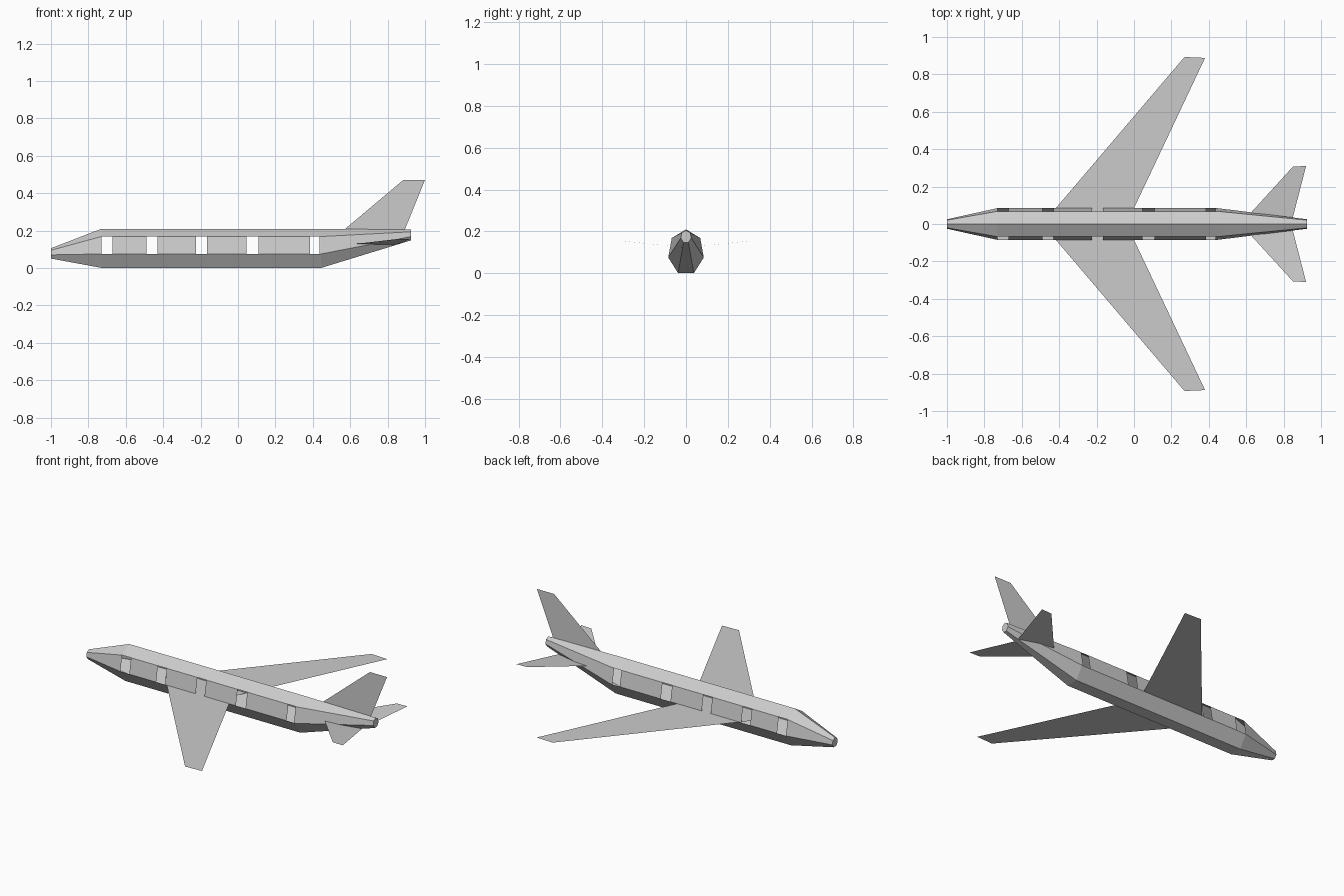
import bpy
import bmesh
import math

default_cube = bpy.data.objects.get("Cube")
if default_cube:
    bpy.data.objects.remove(default_cube, do_unlink=True)

grey = bpy.data.materials.new("plain grey")
grey.diffuse_color = (0.6, 0.6, 0.6, 1)
grey.use_nodes = True
grey.node_tree.nodes["Principled BSDF"].inputs["Base Color"].default_value = (0.6, 0.6, 0.6, 1)

SIDES = 7


def add_object(name, bm):
    mesh = bpy.data.meshes.new(name)
    bm.to_mesh(mesh)
    bm.free()
    mesh.materials.append(grey)
    obj = bpy.data.objects.new(name, mesh)
    bpy.context.collection.objects.link(obj)
    return obj


def ring(bm, x, zc, ry, rz):
    """Seven-sided cross-section with a ridge on top and a flat belly."""
    angles = [2 * math.pi * i / SIDES for i in range(SIDES)]
    return [bm.verts.new((x, ry * math.sin(a), zc + rz * math.cos(a))) for a in angles]


def sheet(name, points):
    """Thin single-surface panel."""
    bm = bmesh.new()
    bm.faces.new([bm.verts.new(p) for p in points])
    return add_object(name, bm)


# Fuselage: hollow tapered tube with open windows in its side panels
windows = [(-0.73, -0.67), (-0.49, -0.43), (-0.225, -0.165), (0.045, 0.11), (0.385, 0.435)]
stations = [x for pair in windows for x in pair] + [0.445]

bm = bmesh.new()
rings = [ring(bm, -1, 0.077, 0.026, 0.029)]
rings += [ring(bm, x, 0.1, 0.087, 0.11) for x in stations]
rings.append(ring(bm, 0.925, 0.175, 0.026, 0.03))
side_panels = (1, SIDES - 2)

for r, (a, b) in enumerate(zip(rings, rings[1:])):
    is_window = r % 2 == 1 and r < 2 * len(windows)
    for i in range(SIDES):
        if is_window and i in side_panels:
            continue
        j = (i + 1) % SIDES
        bm.faces.new((a[i], a[j], b[j], b[i]))
bm.faces.new(rings[0])
bm.faces.new(rings[-1])
bmesh.ops.recalc_face_normals(bm, faces=bm.faces[:])
# Merge the coplanar strips between stations
bmesh.ops.dissolve_limit(bm, angle_limit=0.01, verts=bm.verts[:], edges=bm.edges[:])
add_object("fuselage", bm)

# Swept wings and tailplanes on both sides
for side, s in (("left", 1), ("right", -1)):
    wing = [(-0.49, 0, 0.076), (-0.04, 0, 0.076), (0.38, s * 0.888, 0.076), (0.27, s * 0.893, 0.076)]
    tailplane = [(0.57, 0, 0.122), (0.84, 0, 0.122), (0.92, s * 0.31, 0.155), (0.85, s * 0.307, 0.155)]
    # Keep the upper faces pointing up
    order = 1 if s > 0 else -1
    sheet("wing_" + ("back" if s > 0 else "front"), wing[::order])
    sheet("tailplane_" + ("back" if s > 0 else "front"), tailplane[::order])

# Upright tail fin
sheet("tail_fin", [(0.57, 0, 0.207), (0.89, 0, 0.2), (1, 0, 0.472), (0.885, 0, 0.472)])
